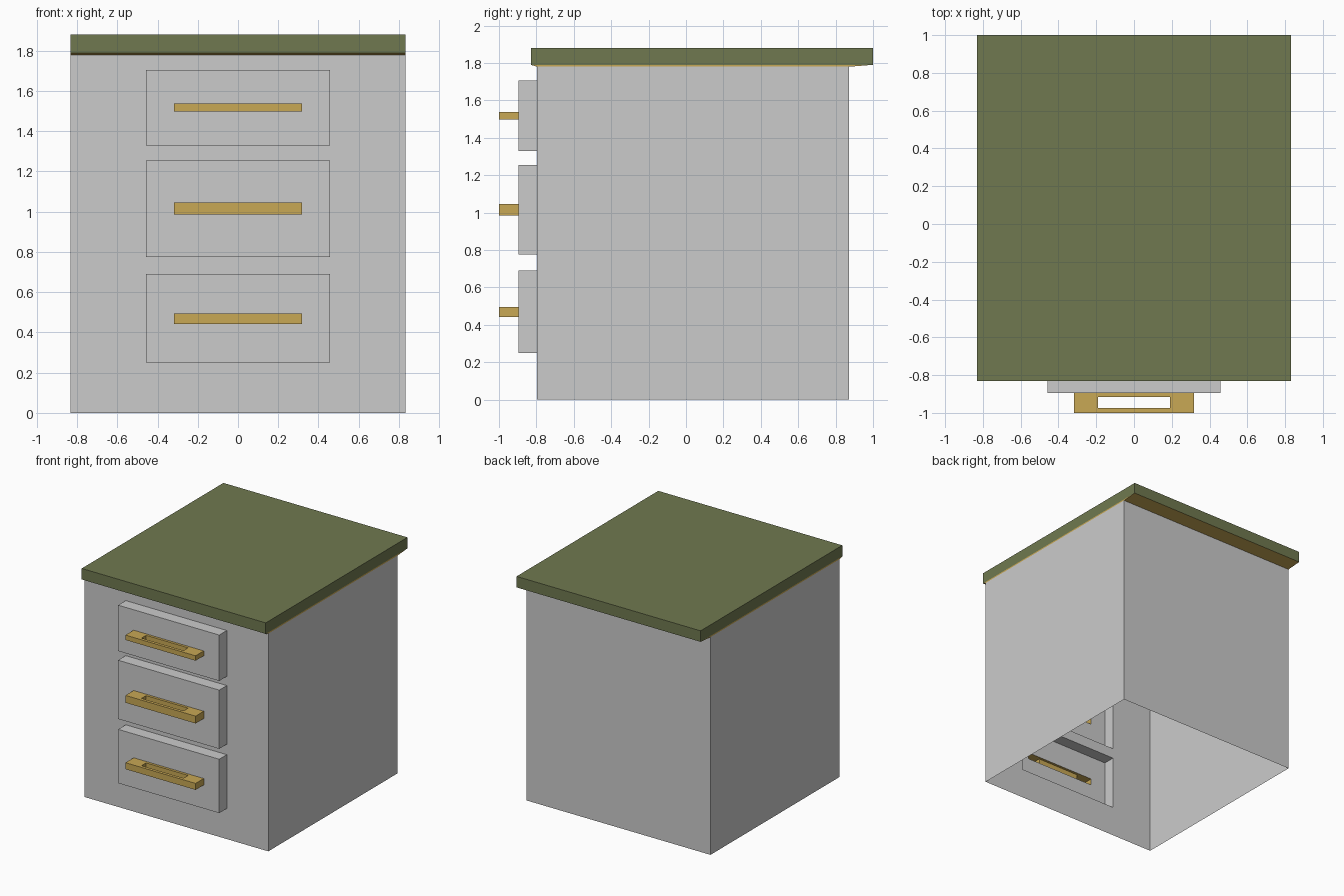
import bpy
import bmesh
from mathutils import Vector

if "Cube" in bpy.data.objects:
    bpy.data.objects.remove(bpy.data.objects["Cube"])


def material(name, rgb):
    m = bpy.data.materials.new(name)
    m.diffuse_color = (*rgb, 1)
    m.use_nodes = True
    m.node_tree.nodes["Principled BSDF"].inputs["Base Color"].default_value = m.diffuse_color
    return m


GREY = material("light_grey", (0.60, 0.60, 0.60))
GREEN = material("olive_green", (0.162, 0.191, 0.080))
GOLD = material("brass_gold", (0.578, 0.392, 0.091))

AXES = {"x": (1, 0, 0), "-x": (-1, 0, 0), "y": (0, 1, 0),
        "-y": (0, -1, 0), "z": (0, 0, 1), "-z": (0, 0, -1)}


class Shell:
    """Thin-walled part made of quads that face a given direction."""

    def __init__(self, name, mat):
        self.name, self.mat, self.bm = name, mat, bmesh.new()

    def quad(self, points, facing):
        f = self.bm.faces.new([self.bm.verts.new(p) for p in points])
        f.normal_update()
        if f.normal.dot(Vector(facing)) < 0:
            f.normal_flip()

    def bridge(self, a, b, facing=None, inward=False):
        """Four quads between two rectangular loops."""
        centre = sum((Vector(p) for p in a + b), Vector()) / 8
        for i in range(4):
            j = (i + 1) % 4
            pts = [a[i], a[j], b[j], b[i]]
            out = sum((Vector(p) for p in pts), Vector()) / 4 - centre
            self.quad(pts, facing or (-out if inward else out))

    def finish(self):
        bmesh.ops.remove_doubles(self.bm, verts=self.bm.verts, dist=1e-5)
        me = bpy.data.meshes.new(self.name)
        self.bm.to_mesh(me)
        self.bm.free()
        me.materials.append(self.mat)
        bpy.context.collection.objects.link(bpy.data.objects.new(self.name, me))


def rect_xy(x0, x1, y0, y1, z):
    return [(x0, y0, z), (x1, y0, z), (x1, y1, z), (x0, y1, z)]


def rect_xz(x0, x1, z0, z1, y):
    return [(x0, y, z0), (x1, y, z0), (x1, y, z1), (x0, y, z1)]


W = 0.832                                   # half width
FRONT, BACK, TOP = -0.797, 0.872, 1.78      # cabinet body
DX = 0.457                                  # drawer half width
DY = -0.895                                 # drawer front plane
HX = 0.317                                  # handle half width
# drawer bottom, drawer top, handle bottom, handle top
DRAWERS = [(0.25, 0.69, 0.442, 0.495),
           (0.775, 1.255, 0.985, 1.045),
           (1.33, 1.705, 1.498, 1.538)]

# Cabinet body, open underneath, with drawer openings in the front
body = Shell("cabinet_body", GREY)
for s in (-1, 1):
    body.quad([(s * W, FRONT, 0), (s * W, BACK, 0),
               (s * W, BACK, TOP), (s * W, FRONT, TOP)], (s, 0, 0))
body.quad(rect_xz(-W, W, 0, TOP, BACK), AXES["y"])
xs = [-W, -DX, DX, W]
zs = [0] + [z for d in DRAWERS for z in d[:2]] + [TOP]
for i in range(3):
    for k in range(7):
        if not (i == 1 and k % 2 == 1):
            body.quad(rect_xz(xs[i], xs[i + 1], zs[k], zs[k + 1], FRONT), AXES["-y"])
body.finish()

# Drawers and pull handles, hollow behind
for n, (z0, z1, h0, h1) in zip(("lower", "middle", "upper"), DRAWERS):
    drawer = Shell(n + "_drawer", GREY)
    face = rect_xz(-DX, DX, z0, z1, DY)
    drawer.bridge(rect_xz(-DX, DX, z0, z1, FRONT), face)
    drawer.bridge(face, rect_xz(-HX, HX, h0, h1, DY), AXES["-y"])
    drawer.finish()

    handle = Shell(n + "_handle", GOLD)
    handle.quad(rect_xz(-HX, HX, h0, h1, -1), AXES["-y"])
    for s in (-1, 1):
        handle.quad([(s * HX, DY, h0), (s * HX, -1, h0),
                     (s * HX, -1, h1), (s * HX, DY, h1)], (s, 0, 0))
    slots = [rect_xy(-0.19, 0.19, -0.975, -0.916, z) for z in (h0, h1)]
    for z, slot, d in zip((h0, h1), slots, ("-z", "z")):
        handle.bridge(rect_xy(-HX, HX, -1, DY, z), slot, AXES[d])
    handle.bridge(slots[0], slots[1], inward=True)
    handle.finish()

# Gold flared underside between the body and the worktop
SLAB = (-W, W, -0.83, 1.0)
lo, hi = rect_xy(-W, W, FRONT, BACK, TOP), rect_xy(*SLAB, 1.79)
trim = Shell("underside_trim", GOLD)
trim.bridge(lo, hi)
trim.finish()

# Green worktop
top = Shell("worktop", GREEN)
upper = rect_xy(*SLAB, 1.88)
top.bridge(hi, upper)
top.quad(upper, AXES["z"])
top.finish()
